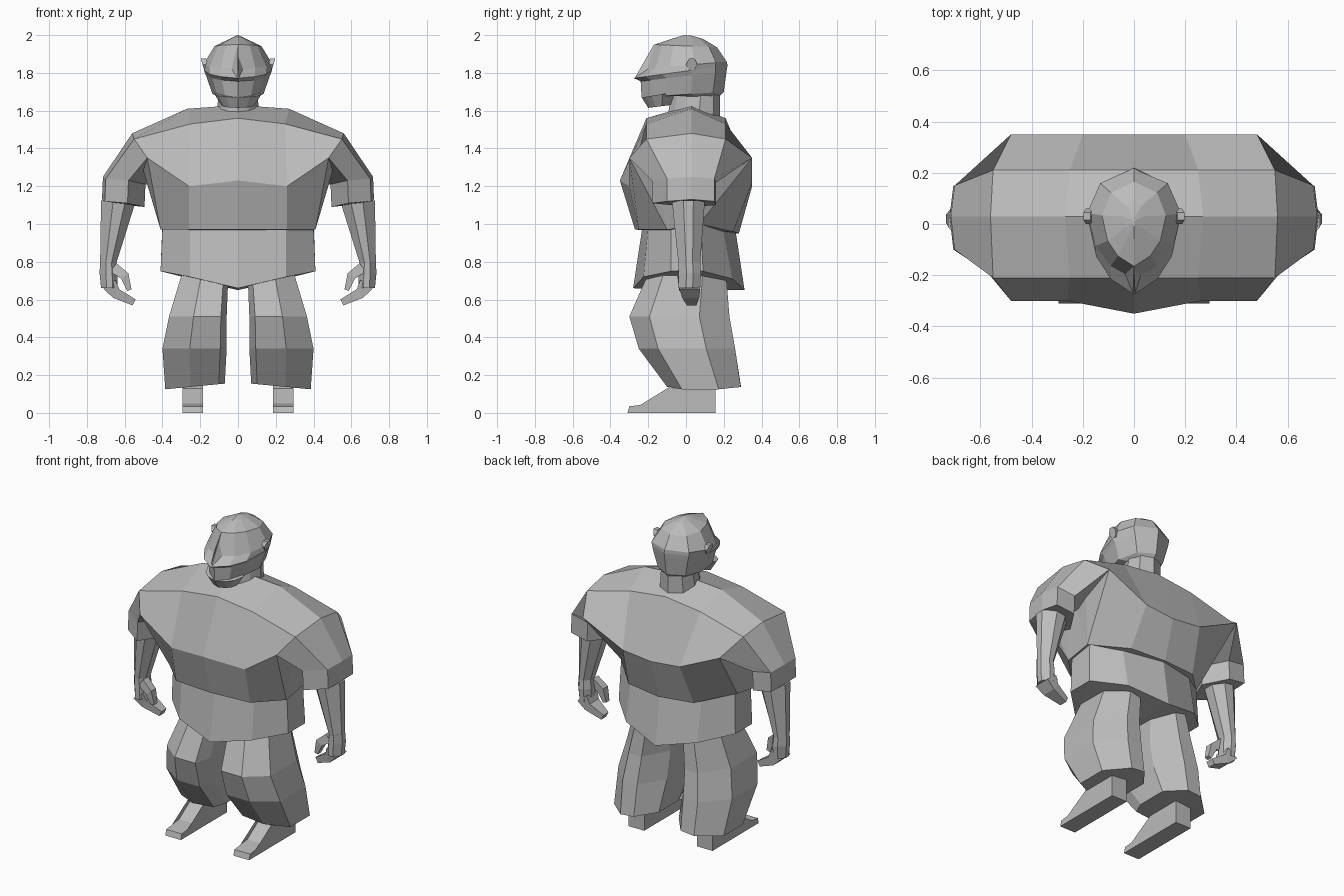
import bpy
import bmesh
import math
from mathutils import Vector

default_cube = bpy.data.objects.get("Cube")
if default_cube:
    bpy.data.objects.remove(default_cube, do_unlink=True)

clay = bpy.data.materials.new("plain_grey")
clay.use_nodes = True
grey = (0.5, 0.5, 0.5, 1)
clay.diffuse_color = grey
clay.node_tree.nodes["Principled BSDF"].inputs["Base Color"].default_value = grey


def loft(name, rings, flip=False):
    """Skin a list of equally sized rings and close both ends."""
    side = -1 if flip else 1
    bm = bmesh.new()
    loops = [[bm.verts.new((side * x, y, z)) for x, y, z in ring] for ring in rings]
    count = len(loops[0])
    for lower, upper in zip(loops, loops[1:]):
        for i in range(count):
            j = (i + 1) % count
            bm.faces.new((lower[i], lower[j], upper[j], upper[i]))
    bm.faces.new(loops[0])
    bm.faces.new(loops[-1])
    bmesh.ops.triangulate(bm, faces=[f for f in bm.faces if len(f.verts) > 4])
    bmesh.ops.recalc_face_normals(bm, faces=bm.faces)
    mesh = bpy.data.meshes.new(name)
    bm.to_mesh(mesh)
    bm.free()
    mesh.materials.append(clay)
    obj = bpy.data.objects.new(name, mesh)
    bpy.context.collection.objects.link(obj)


def pair(name, rings):
    """Build a part on the model's left and mirror it to the right."""
    loft("left_" + name, rings)
    loft("right_" + name, rings, flip=True)


def opposite(ring):
    return [(-x, y, z) for x, y, z in ring]


def both_halves(half):
    """Complete a ring whose first and last points lie on the centre plane."""
    return half + opposite(half[-2:0:-1])


def oval(shape, width, front, back, z_front, z_back):
    """Scale a unit half outline into a full ring, tilted from front to back."""
    return both_halves([(u * width, front + v * (back - front),
                         z_front + v * (z_back - z_front)) for u, v in shape])


def slab(shape, x_min, x_max, y_min, y_max, z, tilt=0):
    """Fit a unit outline into a box, with z rising by tilt towards +x."""
    cx, cy = (x_min + x_max) / 2, (y_min + y_max) / 2
    rx, ry = (x_max - x_min) / 2, (y_max - y_min) / 2
    return [(cx + u * rx, cy + v * ry, z + u * tilt) for u, v in shape]


def sweep(name, path, widths, heights):
    """Square tube in the xz plane along a path, used for hand parts."""
    points = [Vector(p) for p in path]
    rings = []
    for i, p in enumerate(points):
        along = points[min(i + 1, len(points) - 1)] - points[max(i - 1, 0)]
        across = Vector((-along.z, 0, along.x)).normalized() * heights[i]
        depth = Vector((0, widths[i], 0))
        rings.append([p + across + depth, p + across - depth,
                      p - across - depth, p - across + depth])
    pair(name, rings)


# Broad shirt body, skinned from shoulder to shoulder
shoulder = [(0.56, 0.03, 1.48), (0.55, -0.21, 1.45), (0.48, -0.30, 1.35),
            (0.41, -0.10, 0.97), (0.41, 0.07, 1.0), (0.48, 0.35, 1.35), (0.55, 0.21, 1.45)]
chest = [(0.27, 0.03, 1.61), (0.25, -0.21, 1.53), (0.26, -0.30, 1.20),
         (0.26, -0.25, 0.97), (0.23, 0.25, 0.96), (0.20, 0.35, 1.22), (0.25, 0.21, 1.53)]
middle = [(0, 0.03, 1.63), (0, -0.21, 1.56), (0, -0.35, 1.23),
          (0, -0.27, 0.97), (0, 0.28, 0.95), (0, 0.35, 1.20), (0, 0.21, 1.56)]
loft("shirt_body", [shoulder, chest, middle, opposite(chest), opposite(shoulder)])

# Short sleeves with a straight cuff
sleeve_root = shoulder[:3] + [(0.42, 0.02, 1.21)] + shoulder[5:]
cuff_top = [(0.715, 0.03, 1.25), (0.70, -0.10, 1.24), (0.58, -0.18, 1.23),
            (0.49, 0.02, 1.21), (0.58, 0.16, 1.22), (0.70, 0.15, 1.24)]
cuff_end = [(x + 0.005, y, z - 0.12) for x, y, z in cuff_top]
pair("sleeve", [sleeve_root, cuff_top, cuff_end])

# Shirt tail hanging below the waist
tail_top = [(0, -0.23, 0.99), (0.255, -0.20, 0.99), (0.40, -0.08, 0.98),
            (0.40, 0.08, 1.01), (0.25, 0.19, 1.01), (0, 0.26, 0.98)]
tail_hem = [(0, -0.28, 0.66), (0.255, -0.225, 0.72), (0.41, -0.08, 0.75),
            (0.41, 0.09, 0.75), (0.25, 0.245, 0.71), (0, 0.31, 0.65)]
loft("shirt_tail", [both_halves(tail_top), both_halves(tail_hem)])

# Baggy trouser legs, broad in front and narrowing behind
leg_outline = [(1, -0.6), (1, 0.4), (0.2, 1), (-0.4, 1),
               (-1, 0.4), (-1, -0.6), (-0.8, -1), (0.15, -1)]
pair("trouser_leg", [slab(leg_outline, *size) for size in [
    (0.05, 0.29, -0.19, 0.21, 0.76),
    (0.06, 0.365, -0.30, 0.23, 0.51),
    (0.06, 0.40, -0.25, 0.26, 0.34),
    (0.07, 0.385, -0.10, 0.29, 0.14, -0.015),
]])

# Feet, extruded from a side profile
foot_profile = [(-0.31, 0), (-0.30, 0.035), (-0.17, 0.05), (-0.05, 0.13),
                (-0.05, 0.16), (0.155, 0.16), (0.155, 0)]
pair("foot", [[(x, y, z) for y, z in foot_profile] for x in (0.185, 0.295)])

# Forearms tapering to the wrist, then the palms
arm_outline = [(1, -0.3), (1, 0.3), (0.3, 1), (-0.4, 1),
               (-1, 0.4), (-1, -0.4), (-0.4, -1), (0.3, -1)]
pair("forearm", [slab(arm_outline, *size) for size in [
    (0.54, 0.725, -0.075, 0.10, 1.125),
    (0.645, 0.73, -0.04, 0.075, 0.79),
]])
pair("palm", [slab(arm_outline, *size) for size in [
    (0.645, 0.73, -0.04, 0.075, 0.80),
    (0.637, 0.733, -0.04, 0.08, 0.74),
    (0.64, 0.725, -0.04, 0.075, 0.66),
]])

# Curled fingers and thumbs
sweep("fingers", [(0.68, 0.02, 0.68), (0.645, 0.025, 0.632), (0.55, 0.03, 0.585)],
      [0.055, 0.045, 0.025], [0.04, 0.028, 0.018])
sweep("thumb", [(0.66, -0.01, 0.77), (0.60, -0.02, 0.725), (0.575, -0.02, 0.65)],
      [0.025, 0.024, 0.016], [0.028, 0.024, 0.012])

# Head: a faceted oval whose front meets in a beak-like brim
outline = [(0, 0), (0.5, 0.12), (0.82, 0.3), (1, 0.6), (0.72, 0.87), (0, 1)]
loft("head", [
    oval(outline, 0.10, -0.10, 0.17, 1.68, 1.67),
    oval(outline, 0.135, -0.235, 0.20, 1.67, 1.70),
    oval(outline, 0.17, -0.24, 0.215, 1.755, 1.81),
    oval(outline, 0.18, -0.275, 0.22, 1.772, 1.84),
    oval(outline, 0.183, -0.215, 0.215, 1.82, 1.86),
    oval(outline, 0.125, -0.165, 0.165, 1.95, 1.935),
    oval(outline, 0.04, -0.06, 0.09, 1.985, 1.98),
    oval(outline, 0.005, -0.01, 0.03, 2.0, 1.997),
])

# Jaw
loft("jaw", [
    oval(outline, 0.085, -0.20, -0.08, 1.615, 1.63),
    oval(outline, 0.125, -0.235, -0.05, 1.67, 1.70),
])

# Slim nose ridge running down to the brim
nose_base = [(-0.045, -0.20, 1.785), (0, -0.14, 1.95), (0.045, -0.20, 1.785)]
nose_ridge = [(-0.004, -0.27, 1.775), (0, -0.17, 1.95), (0.004, -0.27, 1.775)]
loft("nose", [nose_base, nose_ridge])

# Neck and ears
loft("neck", [
    oval(outline, 0.115, -0.10, 0.18, 1.56, 1.56),
    oval(outline, 0.10, -0.07, 0.18, 1.72, 1.72),
])
ear_outline = [(0.03 + 0.03 * math.cos(a), 1.845 + 0.035 * math.sin(a))
               for a in [math.tau * k / 6 for k in range(6)]]
pair("ear", [[(x + (z - 1.845) * 0.3, y, z) for y, z in ear_outline]
             for x in (0.16, 0.188)])
